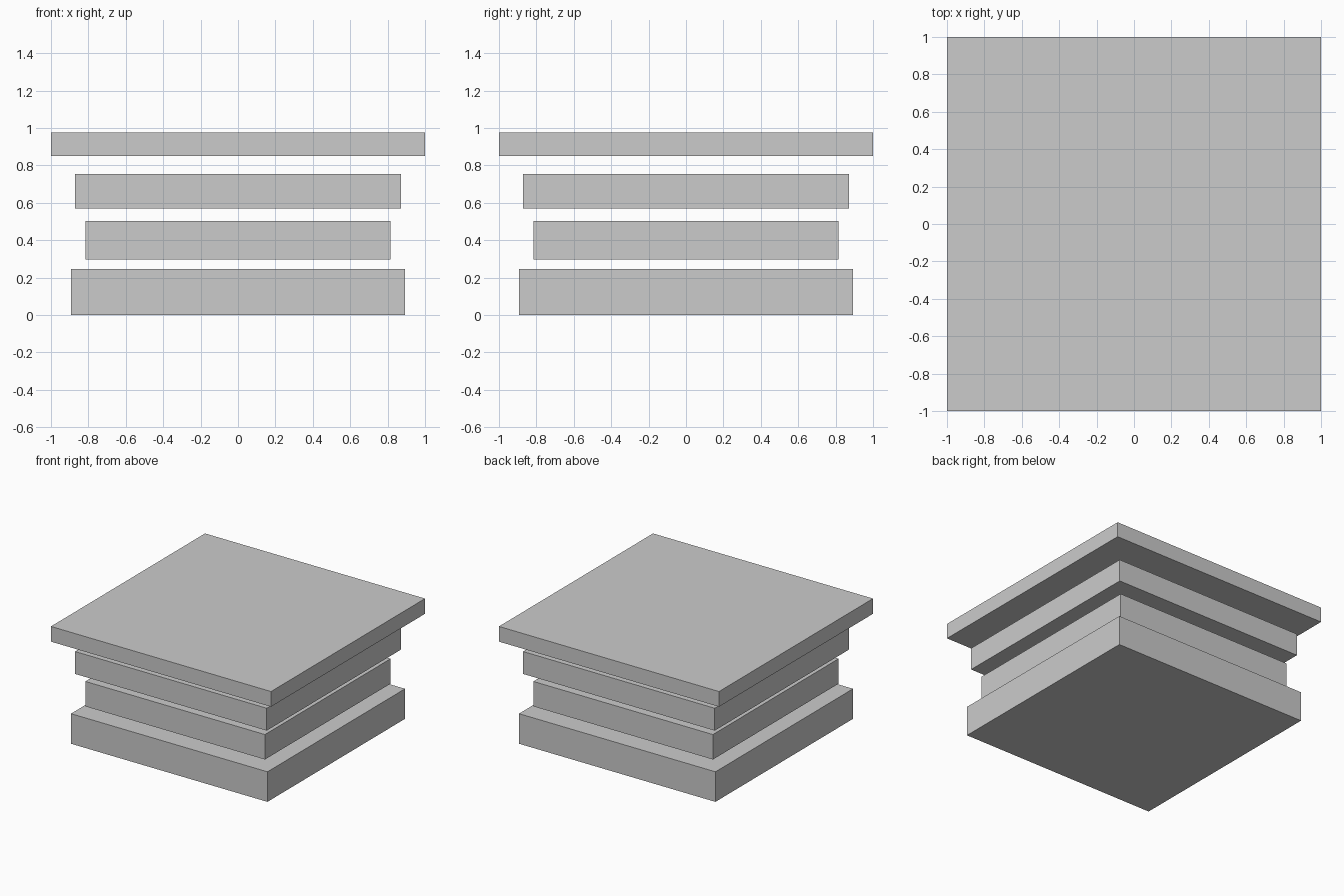
import bpy

if "Cube" in bpy.data.objects:
    bpy.data.objects.remove(bpy.data.objects["Cube"])


def slab(name, half, z0, z1):
    """Square slab centred on the z axis, between two heights."""
    bpy.ops.mesh.primitive_cube_add(size=1, location=(0, 0, (z0 + z1) / 2))
    ob = bpy.context.object
    ob.name = name
    ob.scale = (2 * half, 2 * half, z1 - z0)
    bpy.ops.object.transform_apply(location=False, rotation=False, scale=True)
    return ob


# Four separate stacked slabs with open gaps between them
for name, half, z0, z1 in (
    ("base_slab", 0.893, 0.0, 0.247),
    ("lower_slab", 0.816, 0.298, 0.503),
    ("upper_slab", 0.871, 0.571, 0.755),
    ("top_slab", 1.0, 0.851, 0.976),
):
    slab(name, half, z0, z1)
